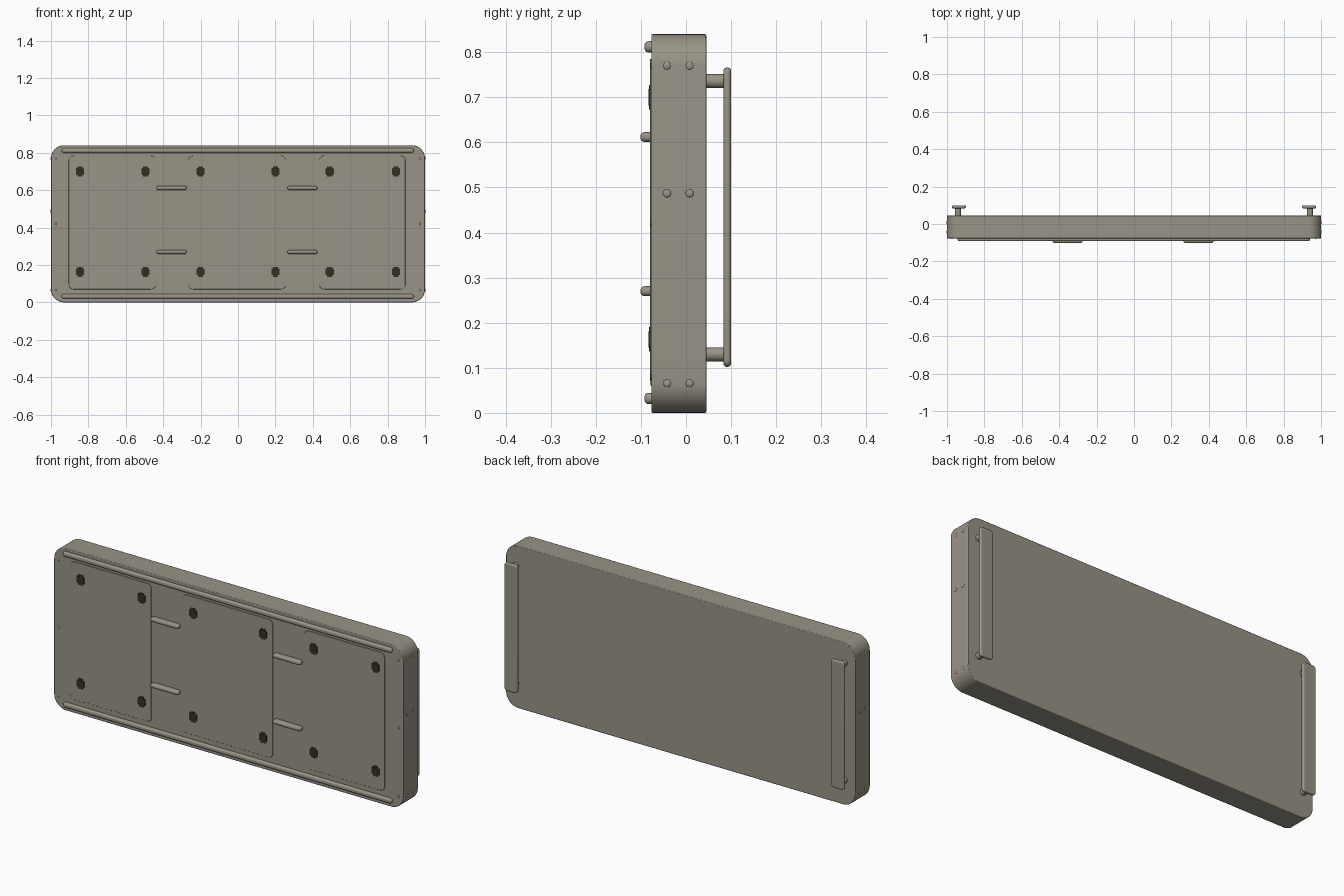
import bpy, bmesh, math
from mathutils import Matrix

if "Cube" in bpy.data.objects:
    bpy.data.objects.remove(bpy.data.objects["Cube"])


def material(name, col):
    m = bpy.data.materials.new(name)
    m.diffuse_color = (*col, 1)
    m.use_nodes = True
    m.node_tree.nodes["Principled BSDF"].inputs["Base Color"].default_value = m.diffuse_color
    return m


GREY = material("warm_grey", (0.32, 0.295, 0.24))
DARK = material("dark_brown", (0.035, 0.027, 0.016))


def finish(bm, name, mat, bevel=0, segs=2):
    bmesh.ops.recalc_face_normals(bm, faces=bm.faces)
    me = bpy.data.meshes.new(name)
    bm.to_mesh(me)
    bm.free()
    me.materials.append(mat)
    ob = bpy.data.objects.new(name, me)
    bpy.context.collection.objects.link(ob)
    if bevel:
        b = ob.modifiers.new("bevel", 'BEVEL')
        b.width, b.segments = bevel, segs
        b.limit_method, b.angle_limit = 'ANGLE', math.radians(40)
    bpy.context.view_layer.objects.active = ob
    ob.select_set(True)
    bpy.ops.object.shade_smooth_by_angle(angle=math.radians(35))
    ob.select_set(False)
    return ob


def slab(name, x0, x1, y0, y1, z0, z1, r, mat=GREY, bevel=0, n=8, segs=2):
    """Rounded rectangle in XZ, extruded along y."""
    bm = bmesh.new()
    vs = []
    corners = [(x1 - r, z1 - r), (x0 + r, z1 - r), (x0 + r, z0 + r), (x1 - r, z0 + r)]
    for i, (cx, cz) in enumerate(corners):
        for k in range(n + 1):
            a = math.pi / 2 * (i + k / n)
            vs.append(bm.verts.new((cx + r * math.cos(a), y0, cz + r * math.sin(a))))
    bmesh.ops.remove_doubles(bm, verts=vs, dist=1e-5)
    face = bm.faces.new([v for v in vs if v.is_valid])
    ext = bmesh.ops.extrude_face_region(bm, geom=[face])
    for v in ext["geom"]:
        if isinstance(v, bmesh.types.BMVert):
            v.co.y = y1
    return finish(bm, name, mat, bevel, segs)


def post(name, x, z, y0, y1, r):
    bm = bmesh.new()
    bmesh.ops.create_cone(bm, cap_ends=True, segments=20, radius1=r, radius2=r, depth=y1 - y0,
                          matrix=Matrix.Translation((x, (y0 + y1) / 2, z)) @ Matrix.Rotation(math.pi / 2, 4, 'X'))
    return finish(bm, name, GREY)


def rivet(name, loc, r, scale):
    bm = bmesh.new()
    bmesh.ops.create_uvsphere(bm, u_segments=12, v_segments=8, radius=r,
                              matrix=Matrix.Translation(loc) @ Matrix.Diagonal((*scale, 1)))
    return finish(bm, name, GREY)


F, B = -0.077, 0.045   # front and back of the main body

# main body
slab("body", -1, 1, F, B, 0, 0.84, 0.07, bevel=0.003, n=10)

# long rounded rails along the top and bottom of the front
for name, z in (("top_rail", 0.812), ("bottom_rail", 0.032)):
    slab(name, -0.943, 0.94, -0.092, F + 0.01, z - 0.0125, z + 0.0125, 0.012, bevel=0.009, segs=4)

# three thin raised panels
for name, x0, x1 in (("left_panel", -0.905, -0.44), ("middle_panel", -0.265, 0.255),
                     ("right_panel", 0.435, 0.895)):
    slab(name, x0, x1, F - 0.003, F + 0.005, 0.07, 0.785, 0.025, bevel=0.001, n=5, segs=1)

# short grip bars between the panels
for x0 in (-0.435, 0.265):
    for z in (0.612, 0.27):
        slab("grip_bar", x0, x0 + 0.16, -0.101, F + 0.01, z - 0.011, z + 0.011, 0.0105,
             bevel=0.009, segs=4)

# dark latches: plate with a raised cross bar
for x in (-0.845, -0.495, -0.2, 0.2, 0.49, 0.845):
    for z in (0.7, 0.163):
        slab("latch_plate", x - 0.014, x + 0.014, -0.0825, F, z - 0.027, z + 0.027, 0.004, DARK, n=2)
        slab("latch_cross", x - 0.022, x + 0.022, -0.0835, F, z - 0.018, z + 0.018, 0.004, DARK, n=2)

# back handles and their posts
for s in (-1, 1):
    xs = sorted((s * 0.899, s * 0.973))
    slab("back_handle", xs[0], xs[1], 0.083, 0.1, 0.102, 0.766, 0.015, bevel=0.007, segs=3)
    for z in (0.736, 0.13):
        post("handle_post", s * 0.941, z, B - 0.005, 0.086, 0.0155)
    # rivets on the ends and the front edge
    for z in (0.77, 0.487, 0.066):
        for y in (-0.042, 0.008):
            rivet("side_rivet", (s * (1 if 0.07 < z < 0.77 else 0.999), y, z), 0.009, (0.35, 1, 1))
    for z in (0.77, 0.42, 0.066):
        rivet("front_rivet", (s * 0.973, F, z), 0.006, (1, 0.4, 1))
